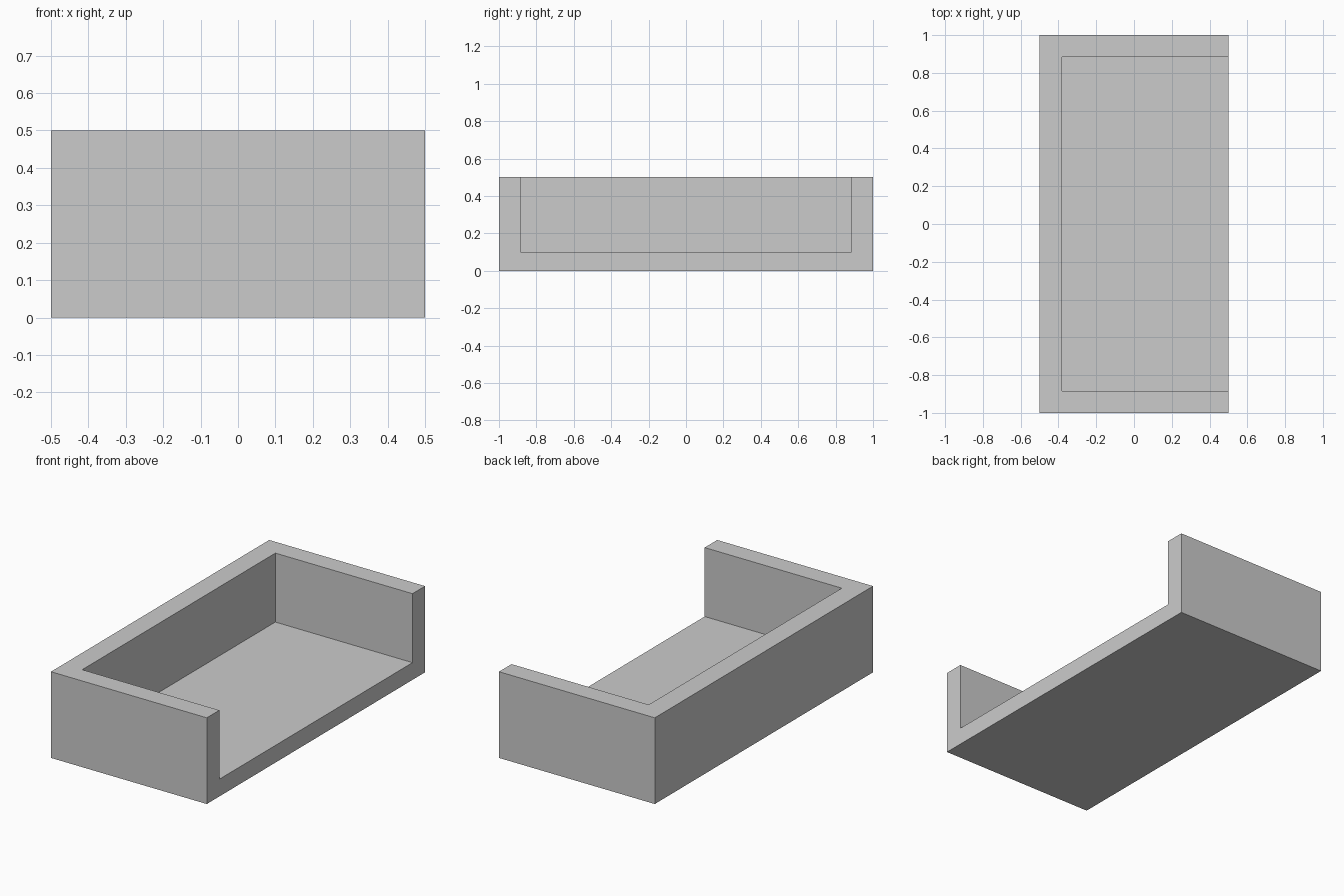
import bpy

cube = bpy.data.objects.get("Cube")
if cube:
    bpy.data.objects.remove(cube, do_unlink=True)

WIDTH, LENGTH, HEIGHT = 1.0, 2.0, 0.5
BACK, SIDE, FLOOR = 0.12, 0.115, 0.1   # wall and floor thicknesses


def box(name, low, high):
    """Axis-aligned box between two corners."""
    centre = [(a + b) / 2 for a, b in zip(low, high)]
    bpy.ops.mesh.primitive_cube_add(size=1, location=centre)
    obj = bpy.context.object
    obj.name = name
    obj.scale = [b - a for a, b in zip(low, high)]
    bpy.ops.object.transform_apply(location=True, rotation=False, scale=True)
    return obj


grey = bpy.data.materials.new("light grey")
grey.use_nodes = True
colour = (0.6, 0.6, 0.6, 1)
grey.diffuse_color = colour
grey.node_tree.nodes["Principled BSDF"].inputs["Base Color"].default_value = colour

# Solid block that becomes the floor and three walls
x, y = WIDTH / 2, LENGTH / 2
tray = box("open_sided_tray", (-x, -y, 0), (x, y, HEIGHT))
tray.data.materials.append(grey)

# Recess, open at the top and along the +x side
recess = box("recess_cutter", (-x + BACK, -y + SIDE, FLOOR),
             (x + 1, y - SIDE, HEIGHT + 1))
recess.data.materials.append(grey)
recess.hide_render = True

cut = tray.modifiers.new("recess", 'BOOLEAN')
cut.operation = 'DIFFERENCE'
cut.solver = 'EXACT'
cut.object = recess
bpy.context.view_layer.objects.active = tray
bpy.ops.object.modifier_apply(modifier=cut.name)
bpy.data.objects.remove(recess, do_unlink=True)
